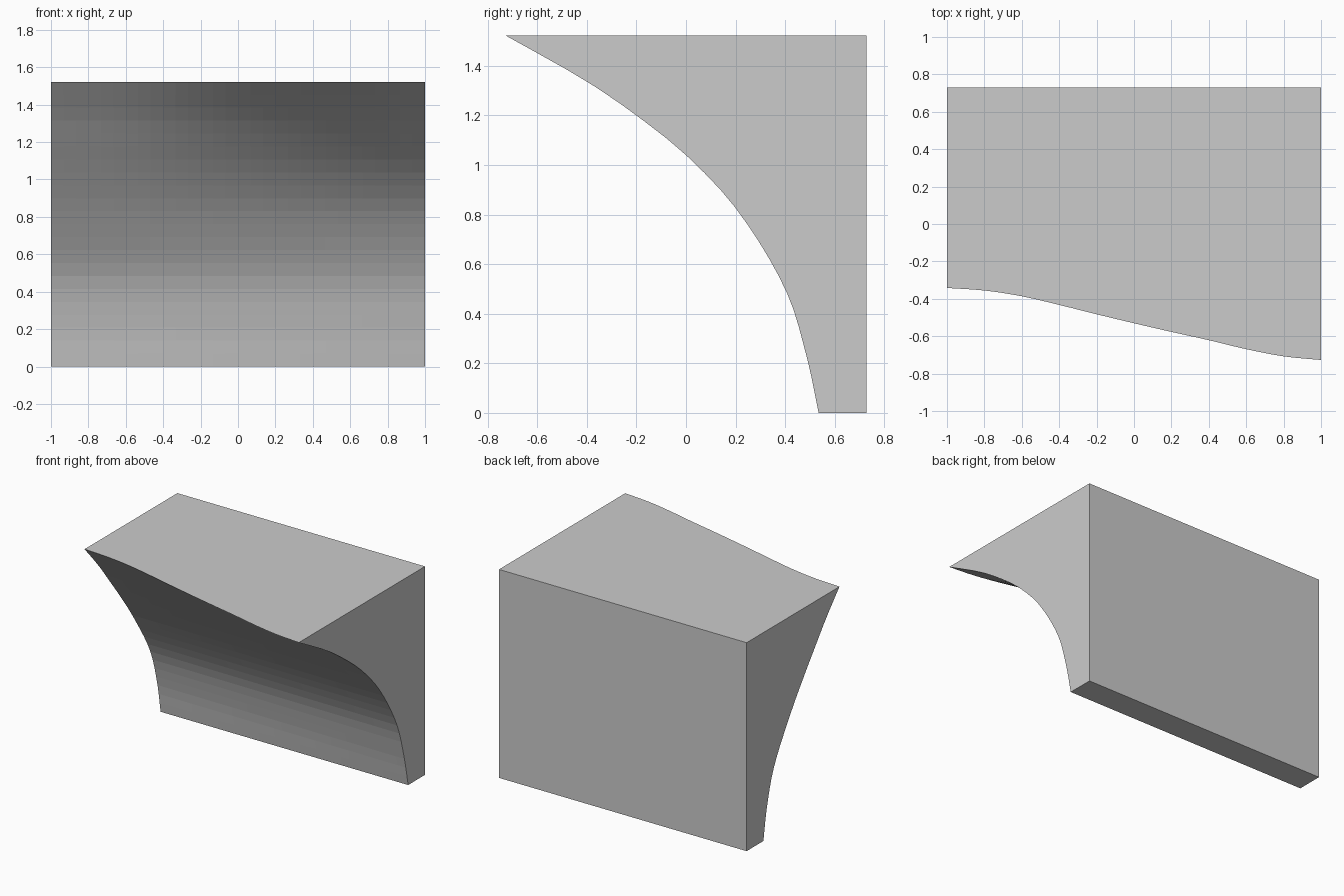
import bpy, bmesh

if "Cube" in bpy.data.objects:
    bpy.data.objects.remove(bpy.data.objects["Cube"])

# Profile depths (y) of the concave face at each height, for both ends
HEIGHTS = [0, 0.23, 0.50, 0.82, 1.04, 1.20, 1.34, 1.522]
RIGHT = [0.535, 0.486, 0.40, 0.205, 0.0, -0.20, -0.405, -0.727]
LEFT = [0.535, 0.495, 0.41, 0.215, 0.055, -0.07, -0.18, -0.342]
# Blend from left end to right end across the width
XS = [-1, -0.8, -0.6, -0.4, -0.2, 0, 0.2, 0.4, 0.6, 0.8, 1]
BLEND = [0, 0.035, 0.115, 0.235, 0.365, 0.49, 0.61, 0.725, 0.85, 0.95, 1]
BACK, TOP = 0.729, 1.522
COLS, ROWS = 30, 22


def smooth_lookup(xs, ys, x):
    """Smooth curve through the given points."""
    n = len(xs)
    i = max(k for k in range(n - 1) if xs[k] <= x + 1e-9)

    def slope(k):
        a, b = max(k - 1, 0), min(k + 1, n - 1)
        return (ys[b] - ys[a]) / (xs[b] - xs[a])

    h = xs[i + 1] - xs[i]
    t = (x - xs[i]) / h
    return ((2*t**3 - 3*t**2 + 1) * ys[i] + (t**3 - 2*t**2 + t) * h * slope(i)
            + (3*t**2 - 2*t**3) * ys[i + 1] + (t**3 - t**2) * h * slope(i + 1))


bm = bmesh.new()

# Curved front grid
grid = []
for c in range(COLS + 1):
    x = -1 + 2 * c / COLS
    w = smooth_lookup(XS, BLEND, x)
    column = []
    for r in range(ROWS + 1):
        z = TOP * r / ROWS
        left = smooth_lookup(HEIGHTS, LEFT, z)
        right = smooth_lookup(HEIGHTS, RIGHT, z)
        column.append(bm.verts.new((x, left + (right - left) * w, z)))
    grid.append(column)
for a, b in zip(grid, grid[1:]):
    for r in range(ROWS):
        bm.faces.new((a[r], b[r], b[r + 1], a[r + 1]))

# Flat back, top, bottom and ends
bl, br, tr, tl = [bm.verts.new((x, BACK, z))
                  for x, z in ((-1, 0), (1, 0), (1, TOP), (-1, TOP))]
bm.faces.new((br, bl, tl, tr))
bm.faces.new([col[-1] for col in grid] + [tr, tl])
bm.faces.new([col[0] for col in reversed(grid)] + [bl, br])
bm.faces.new(grid[0] + [tl, bl])
bm.faces.new(grid[-1][::-1] + [br, tr])
bmesh.ops.recalc_face_normals(bm, faces=bm.faces)

mesh = bpy.data.meshes.new("curved_block")
bm.to_mesh(mesh)
bm.free()
block = bpy.data.objects.new("curved_block", mesh)
bpy.context.collection.objects.link(block)

grey = bpy.data.materials.new("light_grey")
grey.diffuse_color = (0.6, 0.6, 0.6, 1)
grey.use_nodes = True
grey.node_tree.nodes["Principled BSDF"].inputs["Base Color"].default_value = grey.diffuse_color
mesh.materials.append(grey)
